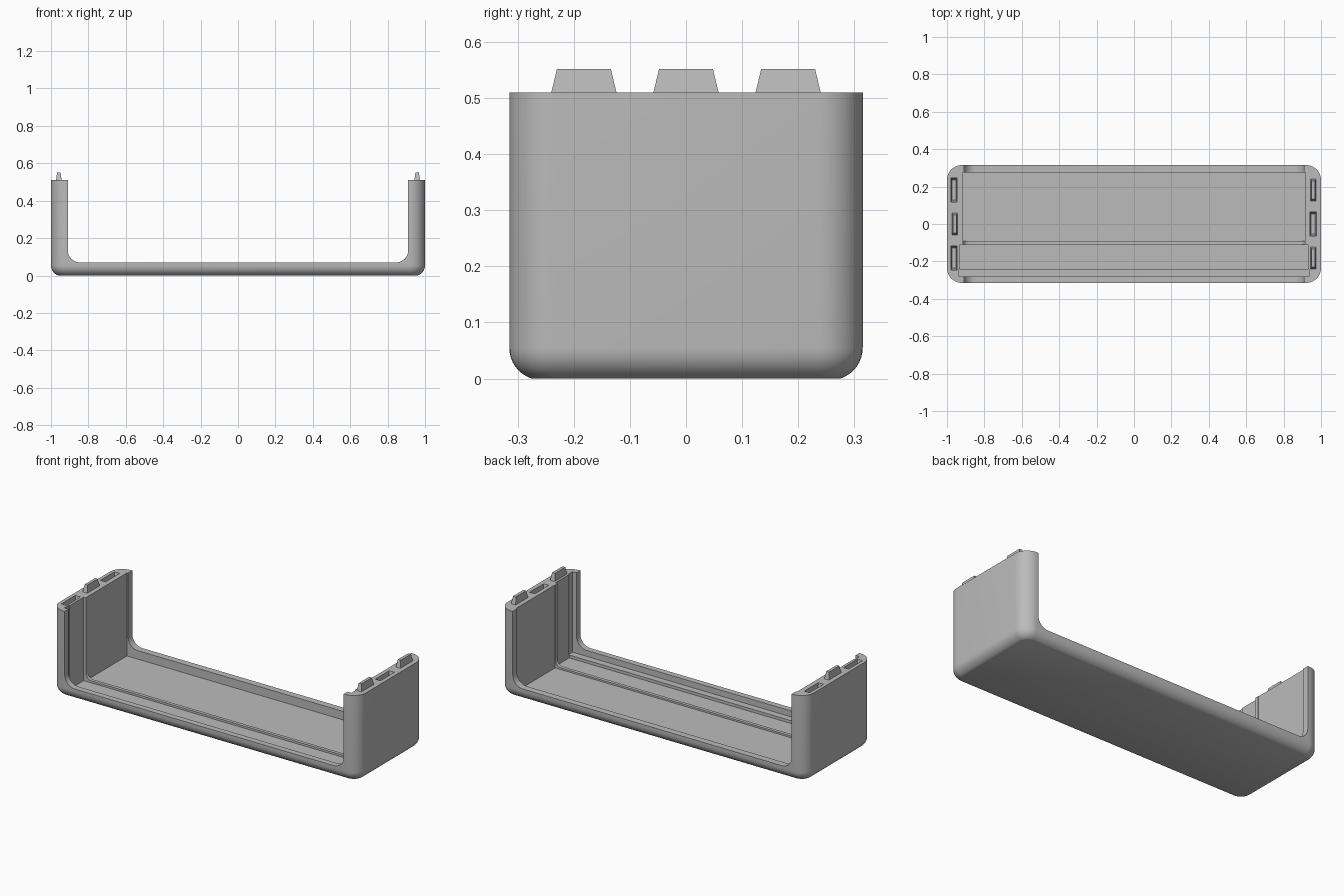
import bpy, bmesh, math

cube = bpy.data.objects.get("Cube")
if cube:
    bpy.data.objects.remove(cube, do_unlink=True)

grey = bpy.data.materials.new("plain grey")
grey.use_nodes = True
colour = (0.5, 0.5, 0.5, 1)
grey.diffuse_color = colour
grey.node_tree.nodes["Principled BSDF"].inputs["Base Color"].default_value = colour

HALF_X, HALF_Y, TOP = 1.0, 0.315, 0.51
SLOT_Y = 0.182


def loft(name, rings):
    """Closed solid skinned through equal-length rings of points."""
    bm = bmesh.new()
    loops = [[bm.verts.new(p) for p in ring] for ring in rings]
    for a, b in zip(loops, loops[1:]):
        for i in range(len(a)):
            j = (i + 1) % len(a)
            bm.faces.new((a[i], a[j], b[j], b[i]))
    bm.faces.new(loops[0][::-1])
    bm.faces.new(loops[-1])
    bmesh.ops.recalc_face_normals(bm, faces=bm.faces)
    mesh = bpy.data.meshes.new(name)
    bm.to_mesh(mesh)
    bm.free()
    ob = bpy.data.objects.new(name, mesh)
    bpy.context.collection.objects.link(ob)
    mesh.materials.append(grey)
    return ob


def rounded_ring(inset, z, radius=0.08, steps=10):
    """Rounded rectangle of the outer shell, pulled in by inset."""
    r = radius - inset
    pts = []
    for k, (sx, sy) in enumerate([(1, 1), (-1, 1), (-1, -1), (1, -1)]):
        for i in range(steps + 1):
            a = math.pi / 2 * (k + i / steps)
            pts.append((sx * (HALF_X - radius) + r * math.cos(a),
                        sy * (HALF_Y - radius) + r * math.sin(a), z))
    return pts


def channel(x, z, y0, y1, r=0, steps=12):
    """Cutter: a U-shaped trough running along y, with optional filleted corners."""
    profile = [(x, 0.7), (-x, 0.7)]
    if r:
        for s in (-1, 1):
            for i in range(steps + 1):
                a = math.pi / 2 * (i / steps if s < 0 else 1 - i / steps)
                profile.append((s * (x - r + r * math.cos(a)), z + r - r * math.sin(a)))
    else:
        profile += [(-x, z), (x, z)]
    return loft("cutter", [[(px, y, pz) for px, pz in profile] for y in (y0, y1)])


def frustum(name, x, y, levels):
    """Tapered block; levels are (z, half width in x, half width in y)."""
    return loft(name, [[(x + sx * hx, y + sy * hy, z)
                        for sx, sy in ((1, 1), (-1, 1), (-1, -1), (1, -1))]
                       for z, hx, hy in levels])


# Outer shell with rounded corners and bottom edge
R, SWEEP = 0.058, math.radians(72)
rings = []
for i in range(9):
    a = SWEEP * (1 - i / 8)
    rings.append(rounded_ring(R * (1 - math.cos(a)), R * (math.sin(SWEEP) - math.sin(a))))
rings.append(rounded_ring(0, TOP))
tray = loft("tray_shell", rings)

# Troughs: full opening, main floor, rib, panel groove and front ledge
cutters = [
    channel(0.91, 0.07, -0.5, 0.5, 0.065),
    channel(0.917, 0.02, -0.09, 0.275),
    channel(0.915, 0.03, -0.115, -0.085, 0.035),
    channel(0.93, 0.018, -0.2405, -0.11),
    channel(0.936, 0.035, -0.28, -0.24),
]

# Sockets and tabs alternate along the two end walls
for side in (-1, 1):
    for k in (-1, 0, 1):
        x, y = side * 0.958, k * SLOT_Y
        if (k == 0) == (side < 0):
            tab = frustum("locking_tab", x, y, [(TOP, 0.015, 0.058), (0.552, 0.009, 0.048)])
        else:
            cutters.append(frustum("cutter", x - 0.004 * (side < 0), y,
                                   [(0.455, 0.011, 0.054), (TOP + 0.01, 0.018, 0.067)]))

bpy.context.view_layer.objects.active = tray
for cutter in cutters:
    mod = tray.modifiers.new("cut", "BOOLEAN")
    mod.operation = "DIFFERENCE"
    mod.solver = "EXACT"
    mod.object = cutter
    bpy.ops.object.modifier_apply(modifier=mod.name)
    bpy.data.objects.remove(cutter, do_unlink=True)

# Smooth the rounded shell while keeping crisp edges
bpy.ops.object.select_all(action="DESELECT")
tray.select_set(True)
bpy.ops.object.shade_smooth_by_angle(angle=math.radians(30))
